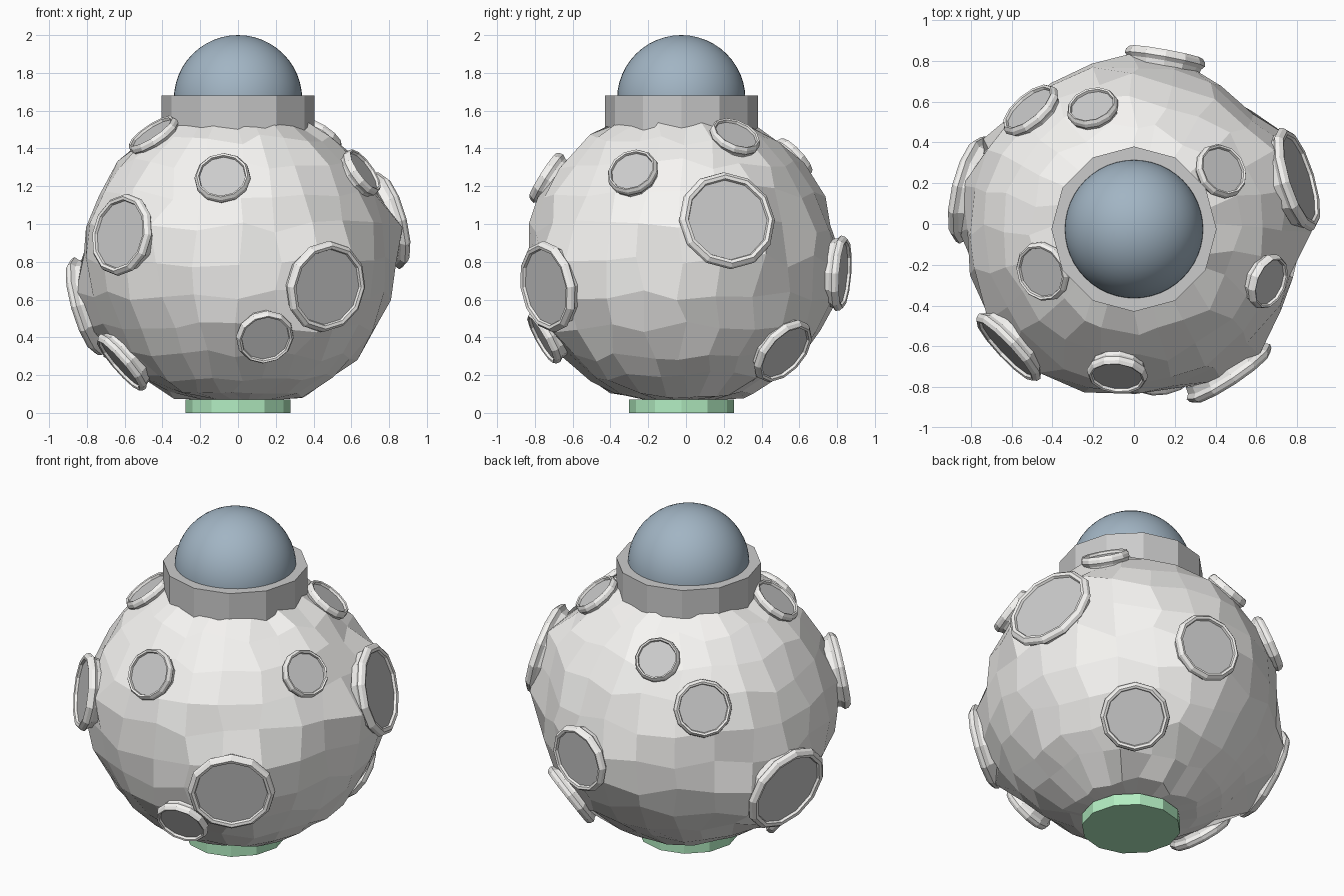
import bpy, bmesh, math, random
from mathutils import Vector

if "Cube" in bpy.data.objects:
    bpy.data.objects.remove(bpy.data.objects["Cube"])

random.seed(4)
CY = -0.025
CENTER = Vector((0, CY, 0.80))
R = 0.822


def material(name, color):
    m = bpy.data.materials.new(name)
    m.diffuse_color = color
    m.use_nodes = True
    m.node_tree.nodes["Principled BSDF"].inputs["Base Color"].default_value = m.diffuse_color
    return m


LIGHT = material("light_grey", (0.93, 0.92, 0.90, 1))
DARK = material("dark_grey", (0.62, 0.61, 0.60, 1))


def add_object(name, bm, *mats):
    bmesh.ops.recalc_face_normals(bm, faces=bm.faces)
    me = bpy.data.meshes.new(name)
    bm.to_mesh(me)
    bm.free()
    ob = bpy.data.objects.new(name, me)
    bpy.context.collection.objects.link(ob)
    for m in mats:
        me.materials.append(m)
    return ob


def lathe(name, profile, sides, *mats):
    """Closed solid of revolution from (radius, height) points; last material on the cap."""
    bm = bmesh.new()
    rings = []
    for r, z in profile:
        rings.append([bm.verts.new((r * math.cos(2 * math.pi * i / sides),
                                    r * math.sin(2 * math.pi * i / sides), z))
                      for i in range(sides)])
    for a, b in zip(rings, rings[1:]):
        for i in range(sides):
            j = (i + 1) % sides
            bm.faces.new((a[i], a[j], b[j], b[i]))
    bm.faces.new(rings[0][::-1])
    bm.faces.new(rings[-1]).material_index = len(mats) - 1
    return add_object(name, bm, *mats)


# Craters: x, y, z giving the direction, outer radius, distance from the body centre
craters = [
    (-0.08, -0.72, 1.235, 0.15, 0.855), (-0.60, -0.59, 0.94, 0.22, 0.87),
    (0.46, -0.72, 0.67, 0.245, 0.87), (0.14, -0.73, 0.41, 0.155, 0.85),
    (-0.60, -0.15, 0.28, 0.19, 0.835), (-0.81, 0.17, 0.56, 0.27, 0.87),
    (0.80, 0.22, 1.02, 0.265, 0.875), (0.42, 0.51, 0.33, 0.195, 0.845),
    (0.15, 0.80, 0.74, 0.20, 0.87), (0.42, 0.255, 1.45, 0.14, 0.85),
    (0.65, -0.28, 1.27, 0.14, 0.86), (-0.44, -0.23, 1.46, 0.15, 0.845),
    (-0.50, 0.55, 1.12, 0.165, 0.85), (-0.20, 0.56, 1.34, 0.13, 0.845),
]

# Faceted uneven body, pulled out to flat patches under the larger craters
bm = bmesh.new()
bmesh.ops.create_uvsphere(bm, u_segments=24, v_segments=14, radius=R)
for v in bm.verts:
    n = v.co.normalized()
    t = Vector([random.uniform(-0.035, 0.035) for _ in range(3)])
    v.co += t - n * t.dot(n) + n * random.uniform(-0.016, 0.016)
    if v.co.z < 0:
        v.co.z *= 0.95
    for x, y, z, r, depth in craters:
        d = (Vector((x, y, z)) - CENTER).normalized()
        h = v.co.dot(d)
        if r > 0.19 and h > 0 and (v.co - d * h).length < r * 1.05:
            v.co += d * (depth - 0.028 - h)
    v.co += CENTER
    v.co.z = min(max(v.co.z, 0.07), 1.60)
add_object("body", bm, LIGHT)

for i, (x, y, z, r, depth) in enumerate(craters):
    d = (Vector((x, y, z)) - CENTER).normalized()
    profile = [(r * 0.88, -0.075), (r * 0.92, -0.04), (r, -0.022), (r * 0.98, -0.002),
               (r * 0.91, 0.014), (r * 0.84, 0.01), (r * 0.82, -0.004)]
    ob = lathe(f"crater_{i + 1}", profile, 12, LIGHT, DARK)
    ob.rotation_euler = d.to_track_quat('Z', 'Y').to_euler()
    ob.location = CENTER + d * depth

# Collar under the dome
collar = lathe("collar", [(0.405, 1.44), (0.405, 1.68)], 12, DARK)
collar.location.y = CY

# Smooth dome
bm = bmesh.new()
bmesh.ops.create_uvsphere(bm, u_segments=48, v_segments=24, radius=0.34)
bmesh.ops.bisect_plane(bm, geom=bm.verts[:] + bm.edges[:] + bm.faces[:],
                       plane_co=(0, 0, -0.02), plane_no=(0, 0, -1), clear_outer=True)
for f in bm.faces:
    f.smooth = True
dome = add_object("dome", bm, material("dome_blue", (0.36, 0.46, 0.55, 1)))
dome.location = (0, CY, 1.66)

# Green foot disc
foot = lathe("foot_disc", [(0.278, 0.0), (0.278, 0.07)], 12,
             material("foot_green", (0.45, 0.85, 0.54, 1)))
foot.location.y = CY
